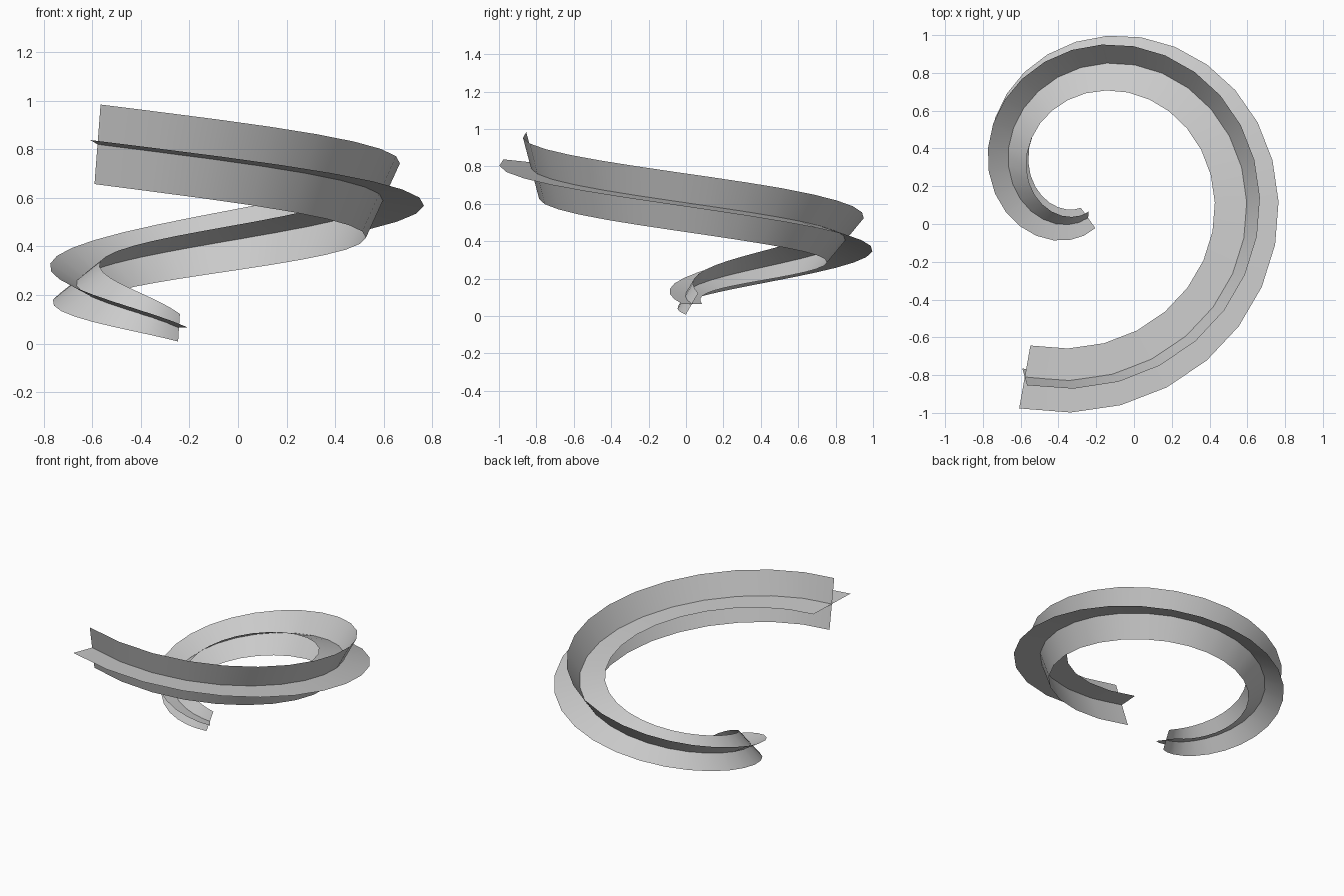
import bpy
from math import sin, cos, radians
from mathutils import Vector

if "Cube" in bpy.data.objects:
    bpy.data.objects.remove(bpy.data.objects["Cube"])

SEGS = 30
TURN = radians(378)
CENTRE = Vector((-0.243, 0.222, 0))


def path(t):
    # flat spiral that opens outward while it climbs
    a, r = TURN * t, 0.19 + 0.895 * t
    return CENTRE + Vector((-r * sin(a), -r * cos(a), 0.065 + 0.601 * t + 0.154 * t * t))


def ribbon(name, start, linear, quad):
    # one twisting ribbon centred on the spiral; angles are its tilt in degrees
    verts = []
    for i in range(SEGS + 1):
        t = i / SEGS
        p = path(t)
        tangent = (path(t + 1e-3) - path(t - 1e-3)).normalized()
        out = tangent.cross(Vector((0, 0, 1))).normalized()
        if out.dot(p - CENTRE) < 0:
            out.negate()
        up = tangent.cross(out).normalized()
        if up.z < 0:
            up.negate()
        tilt = radians(start + linear * t + quad * t * t)
        half = min(0.17, 0.066 + 0.104 * (2.47 * t - 1.47 * t * t))
        d = (out * cos(tilt) + up * sin(tilt)) * half
        verts += [p - d, p + d]
    faces = [(2 * i, 2 * i + 1, 2 * i + 3, 2 * i + 2) for i in range(SEGS)]
    mesh = bpy.data.meshes.new(name)
    mesh.from_pydata(verts, [], faces)
    mesh.shade_smooth()
    obj = bpy.data.objects.new(name, mesh)
    bpy.context.collection.objects.link(obj)
    return obj


# two ribbons crossing each other along the same spiral
ribbon("upright_ribbon", 0, 125.6, -49.6)
ribbon("flat_ribbon", -68, 107.6, -33.6)
